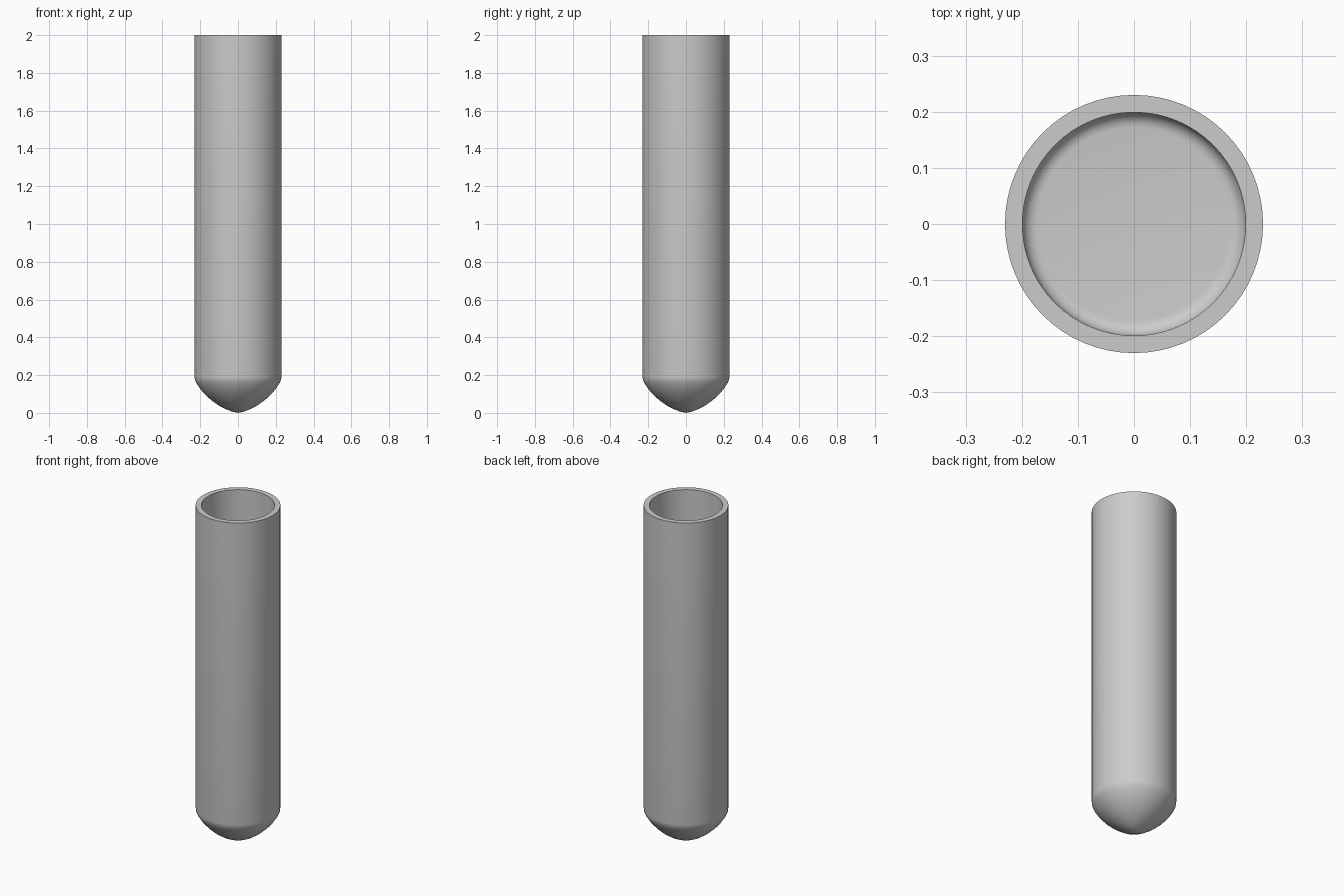
import bpy, bmesh, math

if "Cube" in bpy.data.objects:
    bpy.data.objects.remove(bpy.data.objects["Cube"])

SIDES = 64


def lathe(name, profile):
    """Spin an (r, z) profile around z into a smooth-shaded object."""
    bm = bmesh.new()
    verts = [bm.verts.new((r, 0, z)) for r, z in profile]
    edges = [bm.edges.new(pair) for pair in zip(verts, verts[1:])]
    bmesh.ops.spin(bm, geom=verts + edges, cent=(0, 0, 0), axis=(0, 0, 1),
                   angle=math.tau, steps=SIDES, use_duplicate=False)
    bmesh.ops.remove_doubles(bm, verts=bm.verts, dist=1e-4)
    bmesh.ops.recalc_face_normals(bm, faces=bm.faces)
    mesh = bpy.data.meshes.new(name)
    bm.to_mesh(mesh)
    bm.free()
    obj = bpy.data.objects.new(name, mesh)
    bpy.context.collection.objects.link(obj)
    bpy.context.view_layer.objects.active = obj
    obj.select_set(True)
    bpy.ops.object.shade_smooth_by_angle(angle=math.radians(40))
    return obj


# Outer skin: slightly pointed rounded base, straight wall
outer = [(0, 0), (0.03, 0.006), (0.06, 0.018), (0.10, 0.038), (0.14, 0.066),
         (0.175, 0.098), (0.20, 0.127), (0.22, 0.157), (0.228, 0.175),
         (0.23, 0.19), (0.23, 2.0)]

# Inner bore: straight wall, small fillet, flat floor
FILLET, BORE, FLOOR = 0.027, 0.199, 0.15
inner = [(BORE, 2.0)]
for i in range(7):
    a = math.radians(15 * i)
    inner.append((BORE - FILLET + FILLET * math.cos(a),
                  FLOOR + FILLET - FILLET * math.sin(a)))
inner.append((0, FLOOR))

lathe("test_tube", outer + inner)
